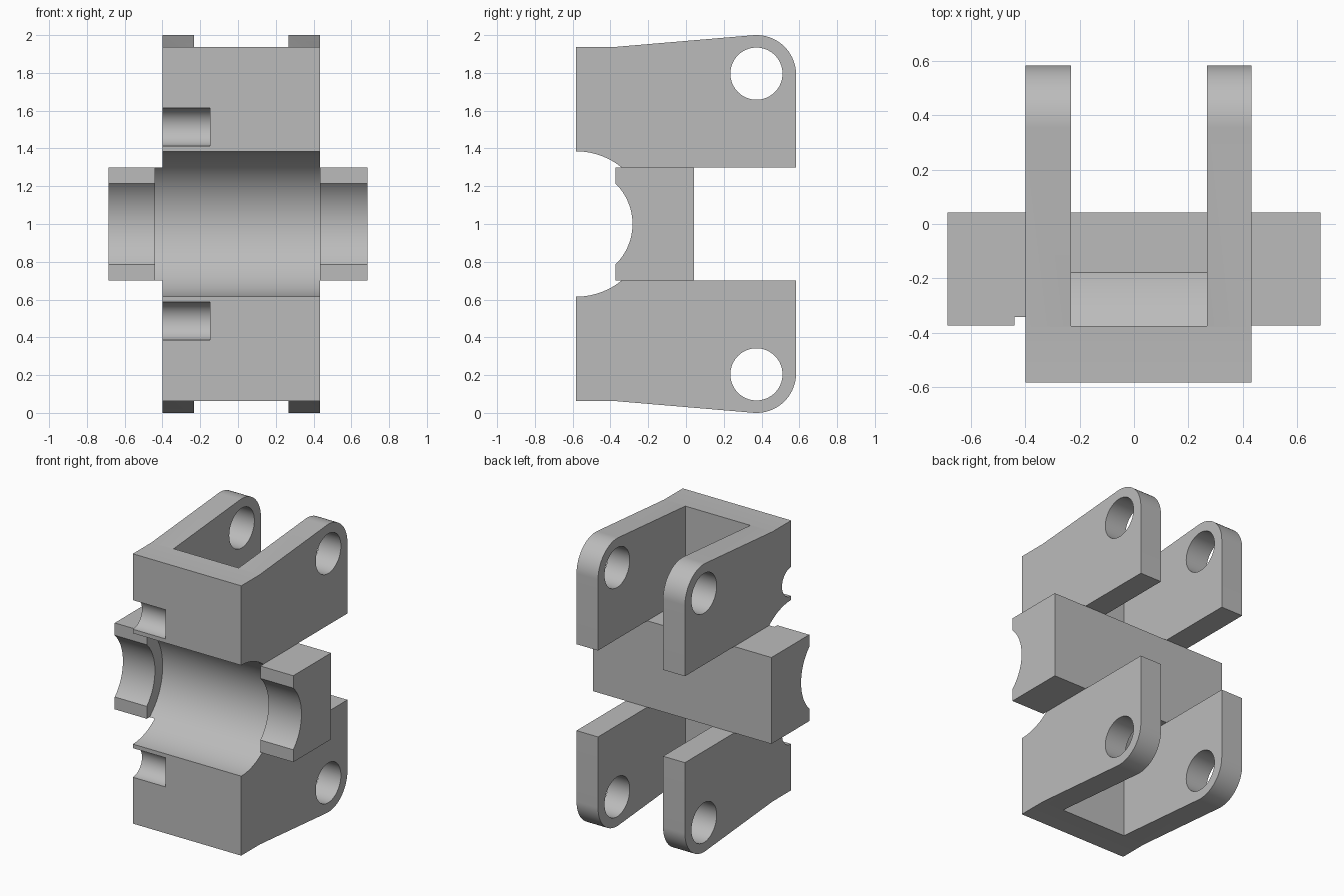
import bpy, bmesh, math

old = bpy.data.objects.get("Cube")
if old:
    bpy.data.objects.remove(old, do_unlink=True)

grey = bpy.data.materials.new("machined grey")
grey.use_nodes = True
grey.diffuse_color = (0.5, 0.5, 0.5, 1)
grey.node_tree.nodes["Principled BSDF"].inputs["Base Color"].default_value = (0.5, 0.5, 0.5, 1)

FRONT = -0.583            # front face, also the bore axis
X0, X1 = -0.4, 0.433      # bracket width
BAR_TOP = 1.3


def arc(cy, cz, r, a0, a1, n=24):
    """Points (y, z) on an arc, angles in degrees."""
    return [(cy + r * math.cos(math.radians(a0 + (a1 - a0) * i / n)),
             cz + r * math.sin(math.radians(a0 + (a1 - a0) * i / n)))
            for i in range(n + 1)]


def circle(cy, cz, r):
    return arc(cy, cz, r, 0, 360, 64)[:-1]


def prism(name, profile, x0, x1, flip=False):
    """Extrude a (y, z) profile along x; flip mirrors it about z = 1."""
    bm = bmesh.new()
    face = bm.faces.new([bm.verts.new((x0, y, 2 - z if flip else z)) for y, z in profile])
    ext = bmesh.ops.extrude_face_region(bm, geom=[face])["geom"]
    bmesh.ops.translate(bm, vec=(x1 - x0, 0, 0),
                        verts=[v for v in ext if isinstance(v, bmesh.types.BMVert)])
    bmesh.ops.recalc_face_normals(bm, faces=bm.faces)
    mesh = bpy.data.meshes.new(name)
    bm.to_mesh(mesh)
    bm.free()
    mesh.materials.append(grey)
    obj = bpy.data.objects.new(name, mesh)
    bpy.context.collection.objects.link(obj)
    return obj


def cut(obj, cutters):
    """Subtract the cutters, bake the result and smooth the round faces."""
    for c in cutters:
        mod = obj.modifiers.new("cut", 'BOOLEAN')
        mod.operation, mod.solver, mod.object = 'DIFFERENCE', 'EXACT', c
    bpy.context.view_layer.update()
    deps = bpy.context.evaluated_depsgraph_get()
    baked = bpy.data.meshes.new_from_object(obj.evaluated_get(deps))
    obj.modifiers.clear()
    obj.data = baked
    for c in cutters:
        bpy.data.objects.remove(c, do_unlink=True)
    bpy.ops.object.select_all(action='DESELECT')
    obj.select_set(True)
    bpy.context.view_layer.objects.active = obj
    bpy.ops.object.shade_smooth_by_angle(angle=math.radians(25))


# Forked brackets, upper and mirrored lower
BORE, SLEEVE, SMALL = 0.385, 0.504, 0.3
rise = BAR_TOP - 1
bore_angle = math.degrees(math.asin(rise / BORE))
sleeve_a0 = math.degrees(math.asin(rise / SLEEVE))
sleeve_a1 = math.degrees(math.acos((-0.375 - FRONT) / SLEEVE))

body = ([(FRONT, 1.937), (-0.38, 1.937)]
        + arc(0.373, 1.79, 0.21, 94.5, 0)
        + [(0.583, BAR_TOP)]
        + arc(FRONT, 1, BORE, bore_angle, 90))
pocket = ([(-0.375, 2.2), (0.8, 2.2), (0.8, 1.2), (-0.1, 1.2)]
          + arc(FRONT, 1, SLEEVE, sleeve_a0 - 8, sleeve_a1))

for name, flip in (("upper_bracket", False), ("lower_bracket", True)):
    bracket = prism(name, body, X0, X1, flip)
    cut(bracket, [
        prism("pocket_cutter", pocket, -0.232, 0.268, flip),
        prism("pin_hole_cutter", circle(0.373, 1.796, 0.138), -1, 1, flip),
        prism("notch_cutter", circle(FRONT, 1.514, 0.101), -0.6, -0.148, flip),
    ])

# Crossbar with stepped half bore
bar = prism("crossbar", [(-0.373, 0.7), (0.042, 0.7), (0.042, BAR_TOP), (-0.373, BAR_TOP)],
            -0.686, 0.686)
cut(bar, [
    prism("journal_cutter", circle(FRONT, 1, SMALL), -1, 1),
    prism("bore_cutter", circle(FRONT, 1, BORE), -0.44, X1),
])
